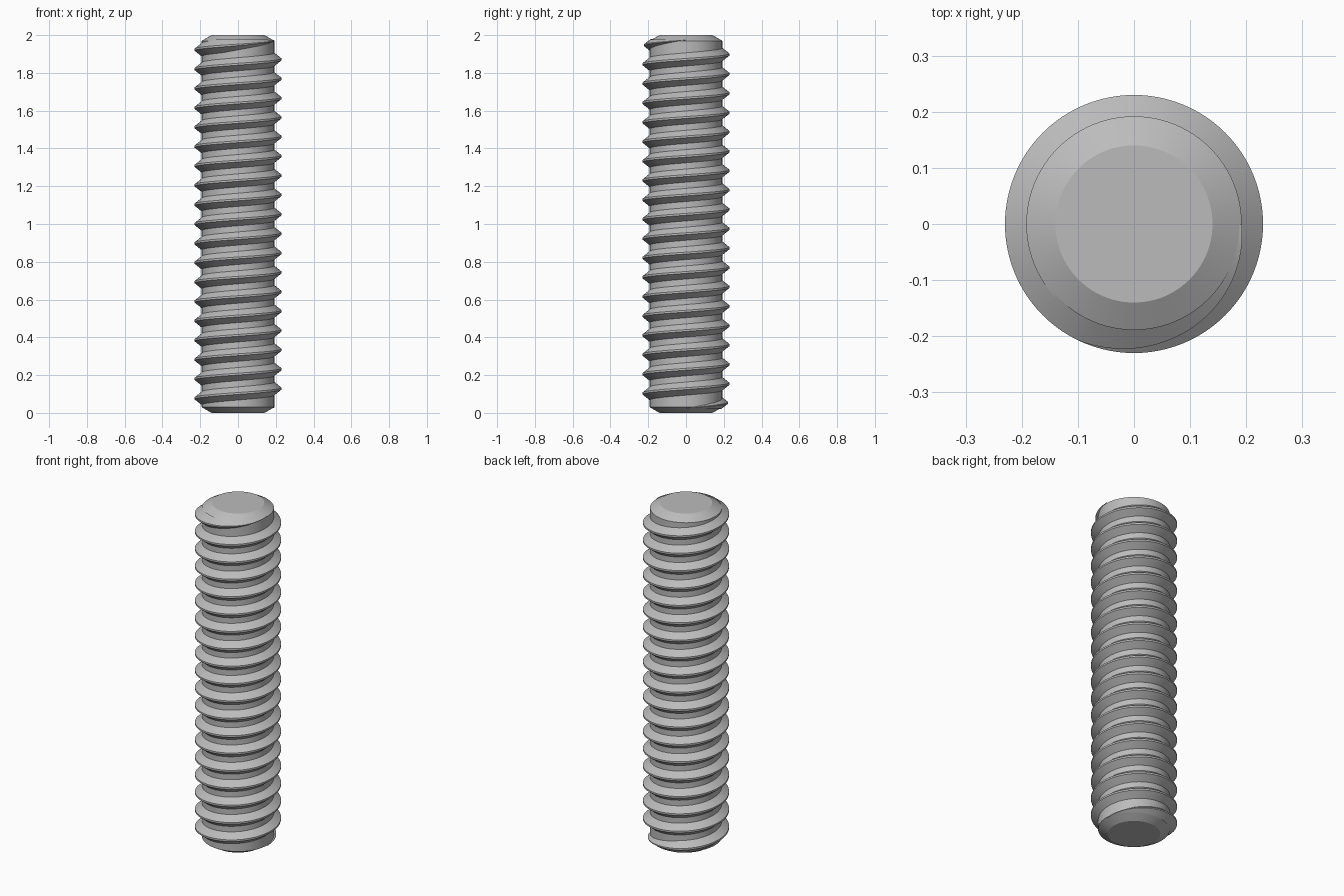
import bpy, bmesh, math

HEIGHT = 2.0
ROOT, CREST, TIP = 0.192, 0.23, 0.14   # radii of the core, thread crest and end faces
CHAMFER = 0.03
TURNS, START = 19, 0.026               # thread turns and first crest height
PITCH = (HEIGHT - 2 * START) / TURNS
SEGMENTS = 96
FADE = 115 / 360                       # run-out at each end, in turns

old = bpy.data.objects.get("Cube")
if old:
    bpy.data.objects.remove(old, do_unlink=True)

steel = bpy.data.materials.new("grey_steel")
steel.use_nodes = True
colour = (0.5, 0.5, 0.5, 1)
steel.diffuse_color = colour
steel.node_tree.nodes["Principled BSDF"].inputs["Base Color"].default_value = colour


def finish(bm, name):
    bmesh.ops.recalc_face_normals(bm, faces=bm.faces)
    mesh = bpy.data.meshes.new(name)
    bm.to_mesh(mesh)
    bm.free()
    mesh.materials.append(steel)
    obj = bpy.data.objects.new(name, mesh)
    bpy.context.collection.objects.link(obj)
    bpy.ops.object.select_all(action="DESELECT")
    obj.select_set(True)
    bpy.context.view_layer.objects.active = obj
    bpy.ops.object.shade_smooth_by_angle(angle=math.radians(25))
    return obj


def bridge(bm, a, b):
    for i in range(len(a)):
        j = (i + 1) % len(a)
        bm.faces.new((a[i], a[j], b[j], b[i]))


# Core rod with chamfered ends
bm = bmesh.new()
rings = []
for r, z in ((TIP, 0), (ROOT, CHAMFER), (ROOT, HEIGHT - CHAMFER), (TIP, HEIGHT)):
    angles = [math.tau * i / SEGMENTS for i in range(SEGMENTS)]
    rings.append([bm.verts.new((r * math.cos(a), r * math.sin(a), z)) for a in angles])
for low, high in zip(rings, rings[1:]):
    bridge(bm, low, high)
bm.faces.new(rings[0])
bm.faces.new(rings[-1])
finish(bm, "core_rod")

# Right-hand helical thread, its section shrinking into the core at both ends
bm = bmesh.new()
depth = CREST - ROOT
section = ((-0.004, -0.038), (depth, -0.005), (depth, 0.005), (-0.004, 0.038))
loops = []
for step in range(TURNS * SEGMENTS + 1):
    turn = step / SEGMENTS
    size = max(0.02, min(1, turn / FADE, (TURNS - turn) / FADE))
    angle = math.tau * turn
    z = START + PITCH * turn
    loop = []
    for out, up in section:
        r = ROOT + (out * size if out > 0 else out)
        loop.append(bm.verts.new((r * math.cos(angle), r * math.sin(angle), z + up * size)))
    loops.append(loop)
for a, b in zip(loops, loops[1:]):
    bridge(bm, a, b)
bm.faces.new(loops[0])
bm.faces.new(loops[-1])
finish(bm, "helical_thread")
